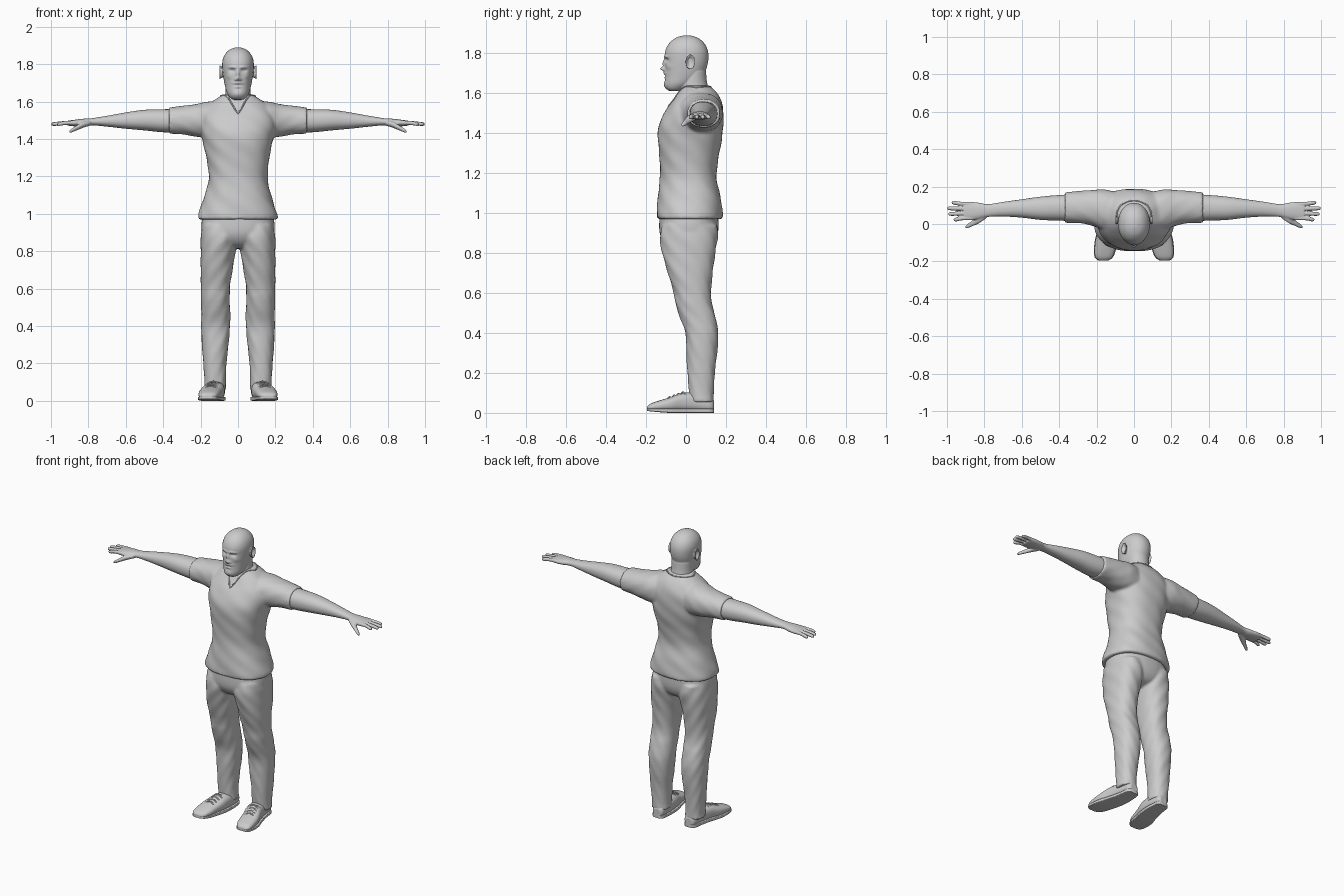
import bpy, bmesh, math
from mathutils import Vector

cube = bpy.data.objects.get("Cube")
if cube:
    bpy.data.objects.remove(cube)

grey = bpy.data.materials.new("plain grey")
grey.use_nodes = True
grey.diffuse_color = (0.6, 0.6, 0.6, 1)
grey.node_tree.nodes["Principled BSDF"].inputs["Base Color"].default_value = grey.diffuse_color


def spline(rings, steps):
    """Smooth in-between rings."""
    last = len(rings) - 1
    for i in range(last):
        a, b, c, d = (rings[max(0, min(last, k))] for k in range(i - 1, i + 3))
        for s in range(steps):
            t = s / steps
            yield [q + t / 2 * (r - p + t * (2*p - 5*q + 4*r - w + t * (3*(q - r) + w - p)))
                   for p, q, r, w in zip(a, b, c, d)]
    yield rings[-1]


def loft(bm, axis, rings, power=2.0, side=1, n=40, steps=5, fold=0.0):
    """Skin rounded sections along an axis; ring = (place, low, high, low, high)."""
    u, v = [k for k in range(3) if k != axis]
    rows = []
    for t, lo1, hi1, lo2, hi2 in spline(rings, steps):
        row = []
        for k in range(n):
            a = math.tau * k / n
            ripple = 1 + fold * math.sin(5 * a + 38 * t) * math.sin(17 * t + 2 * a)
            co = [0, 0, 0]
            co[axis] = t
            for ax, lo, hi, f in ((u, lo1, hi1, math.cos(a)), (v, lo2, hi2, math.sin(a))):
                co[ax] = (lo + hi) / 2 + (hi - lo) / 2 * ripple * math.copysign(abs(f) ** (2 / power), f)
            co[0] *= side
            row.append(bm.verts.new(co))
        rows.append(row)
    for r, s in zip(rows, rows[1:]):
        for k in range(n):
            bm.faces.new((r[k], r[k - 1], s[k - 1], s[k]))
    bm.faces.new(rows[0])
    bm.faces.new(rows[-1])
    return [vert for row in rows for vert in row]


def wide(rings):
    """Expand (z, half width, back, front) to a symmetric ring."""
    return [(z, -w, w, lo, hi) for z, w, lo, hi in rings]


def finish(bm, name, voxel=0, smooth=2, mirror=False):
    bmesh.ops.recalc_face_normals(bm, faces=bm.faces)
    mesh = bpy.data.meshes.new(name)
    bm.to_mesh(mesh)
    bm.free()
    mesh.materials.append(grey)
    ob = bpy.data.objects.new(name, mesh)
    bpy.context.collection.objects.link(ob)
    if voxel:
        mod = ob.modifiers.new("fuse", 'REMESH')
        mod.mode, mod.voxel_size, mod.use_smooth_shade = 'VOXEL', voxel, True
        mod = ob.modifiers.new("soften", 'SMOOTH')
        mod.iterations = smooth
    else:
        bpy.ops.object.select_all(action='DESELECT')
        ob.select_set(True)
        bpy.context.view_layer.objects.active = ob
        bpy.ops.object.shade_smooth_by_angle(angle=math.radians(50))
    if mirror:
        ob.modifiers.new("other side", 'MIRROR')
    return ob


def cord(name, paths, radius, cyclic=False, mirror=False):
    curve = bpy.data.curves.new(name, 'CURVE')
    curve.dimensions = '3D'
    curve.bevel_depth = radius
    curve.bevel_resolution = 2
    curve.materials.append(grey)
    for pts in paths:
        sp = curve.splines.new('POLY')
        sp.points.add(len(pts) - 1)
        for p, co in zip(sp.points, pts):
            p.co = (*co, 1)
        sp.use_cyclic_u = cyclic
    ob = bpy.data.objects.new(name, curve)
    bpy.context.collection.objects.link(ob)
    if mirror:
        ob.modifiers.new("other side", 'MIRROR')


# Head, neck and ears
bm = bmesh.new()
skull = loft(bm, 2, wide([
    (1.612, .03, -.085, -.03), (1.625, .046, -.1, .0), (1.65, .061, -.106, .04),
    (1.69, .071, -.106, .085), (1.73, .078, -.106, .104), (1.77, .083, -.107, .112),
    (1.81, .084, -.104, .11), (1.845, .074, -.088, .095), (1.872, .052, -.06, .068),
    (1.886, .026, -.027, .036), (1.89, .004, .0, .008)]), power=2.15, n=120, steps=9)
# Face relief: (x, z, width, height, push in y)
relief = [
    (0, 1.748, .009, .02, -.012), (0, 1.722, .011, .01, -.022), (.013, 1.717, .007, .006, -.01),
    (.031, 1.766, .015, .009, .016), (.031, 1.766, .009, .005, -.006), (.028, 1.783, .022, .006, -.007),
    (.05, 1.735, .015, .014, -.005), (0, 1.7, .028, .006, -.007), (0, 1.687, .02, .003, .007),
    (0, 1.679, .014, .004, -.004), (0, 1.667, .014, .004, .004), (0, 1.64, .035, .016, -.006)]
for vert in skull:
    x, y, z = vert.co
    if y < 0:
        vert.co.y += min(1, -y / .04) * sum(
            push * math.exp(-((abs(x) - cx) / w) ** 2 - ((z - cz) / h) ** 2)
            for cx, cz, w, h, push in relief)
loft(bm, 2, wide([(1.55, .085, -.03, .13), (1.6, .073, -.035, .12), (1.65, .067, -.035, .106),
                  (1.71, .066, -.02, .1)]))
for side in (1, -1):
    loft(bm, 0, [(.07, .008, .035, 1.735, 1.775), (.088, .0, .038, 1.726, 1.788),
                 (.099, -.002, .047, 1.72, 1.795), (.097, .004, .04, 1.73, 1.787),
                 (.086, .012, .03, 1.745, 1.775)], side=side)
finish(bm, "head", voxel=.0035)

# Shirt with sleeves
bm = bmesh.new()
loft(bm, 2, wide([
    (.97, .213, -.145, .18), (1.0, .21, -.147, .182), (1.08, .184, -.14, .174),
    (1.18, .158, -.13, .153), (1.28, .165, -.134, .162), (1.38, .185, -.14, .182),
    (1.45, .198, -.132, .188), (1.52, .195, -.098, .186), (1.57, .17, -.062, .172),
    (1.61, .122, -.035, .148), (1.64, .075, -.015, .115)]), power=2.35, n=72, fold=.018)
for side in (1, -1):
    loft(bm, 0, [(.08, -.05, .17, 1.4, 1.605), (.16, -.035, .185, 1.405, 1.6),
                 (.22, -.01, .182, 1.412, 1.588), (.29, .004, .176, 1.424, 1.578),
                 (.368, .006, .17, 1.428, 1.568)], power=2.2, side=side, fold=.015)
shirt = finish(bm, "shirt", voxel=.008, smooth=4)

# Collar seam, dropped onto the shirt from above
bpy.context.view_layer.update()
worn = shirt.evaluated_get(bpy.context.evaluated_depsgraph_get())
neckline = []
for k in range(72):
    a = math.tau * k / 72
    x, y = .092 * math.cos(a), .05 + .075 * math.sin(a)
    if math.sin(a) < 0:
        y = .05 - .138 * (1 - abs(x) / .092) ** .8
    hit, spot, _, _ = worn.ray_cast(Vector((x, y, 3)), Vector((0, 0, -1)))
    if hit:
        neckline.append(spot)
cord("collar", [neckline], .004, cyclic=True)

# Arms with hands
bm = bmesh.new()
loft(bm, 0, [(.3, .015, .16, 1.435, 1.56), (.4, .018, .155, 1.436, 1.559),
             (.5, .022, .146, 1.446, 1.556), (.6, .034, .132, 1.455, 1.542),
             (.7, .04, .118, 1.466, 1.524), (.78, .038, .106, 1.473, 1.511),
             (.83, .026, .114, 1.468, 1.508), (.88, .02, .118, 1.468, 1.502),
             (.91, .024, .116, 1.472, 1.498)], power=2.2)
for i, tip in enumerate((.975, .998, .992, .965)):
    y = .108 - .026 * i
    spread = .004 * (1.5 - i)
    r = .0105
    loft(bm, 0, [(.86, y - r, y + r, 1.476, 1.498),
                 (.92, y - r, y + r, 1.475, 1.497),
                 (tip - .012, y + spread - r, y + spread + r, 1.47, 1.49),
                 (tip, y + spread - .004, y + spread + .004, 1.474, 1.484)], n=20)
loft(bm, 0, [(.79, .03, .075, 1.472, 1.5), (.83, .003, .05, 1.459, 1.492),
             (.865, -.012, .018, 1.445, 1.471), (.89, -.023, .0, 1.435, 1.455),
             (.902, -.022, -.012, 1.434, 1.443)], n=20)
finish(bm, "arms", voxel=.0036, mirror=True)

# Trousers
bm = bmesh.new()
loft(bm, 2, wide([(.815, .03, -.05, .07), (.84, .12, -.1, .13), (.9, .192, -.132, .16),
                  (1.0, .188, -.132, .162)]), power=2.3, n=60)
for side in (1, -1):
    loft(bm, 2, [(.055, .063, .182, .02, .138), (.1, .066, .18, .015, .138),
                 (.2, .062, .186, .008, .145), (.3, .05, .192, .002, .156),
                 (.4, .043, .197, -.004, .16), (.49, .043, .197, -.034, .146),
                 (.55, .044, .198, -.052, .13), (.61, .042, .197, -.064, .125),
                 (.7, .03, .2, -.092, .132), (.8, .014, .2, -.117, .148),
                 (.88, .004, .197, -.13, .16), (.94, .01, .19, -.12, .155)],
         power=2.3, side=side, fold=.03)
finish(bm, "trousers", voxel=.008, smooth=3)

# Shoes: upper, then a sole made from the same outline
outline = [(.14, .092, .14, .008, .06), (.12, .077, .157, .004, .082), (.05, .07, .168, .004, .1),
           (-.02, .074, .186, .004, .1), (-.08, .088, .205, .006, .078), (-.14, .1, .211, .008, .06),
           (-.178, .116, .207, .01, .046), (-.195, .14, .188, .014, .032)]
bm = bmesh.new()
loft(bm, 1, outline, power=2.5)
finish(bm, "shoe_uppers", voxel=.004, mirror=True)
bm = bmesh.new()
loft(bm, 1, [(y, lo - .003, hi + .003, max(0, -y - .1) * .1, .022) for y, lo, hi, _, _ in outline], power=7)
finish(bm, "soles", mirror=True)

# Laces arched over each instep
laces = []
for i in range(4):
    y, mid, top = -.015 - .022 * i, .132 + .005 * i, .104 - .008 * i
    for lean in (-.012, .012):
        laces.append([(mid + .034 * s, y + lean * s, top - .014 * s * s)
                      for s in (-1, -.5, 0, .5, 1)])
cord("laces", laces, .004, mirror=True)
